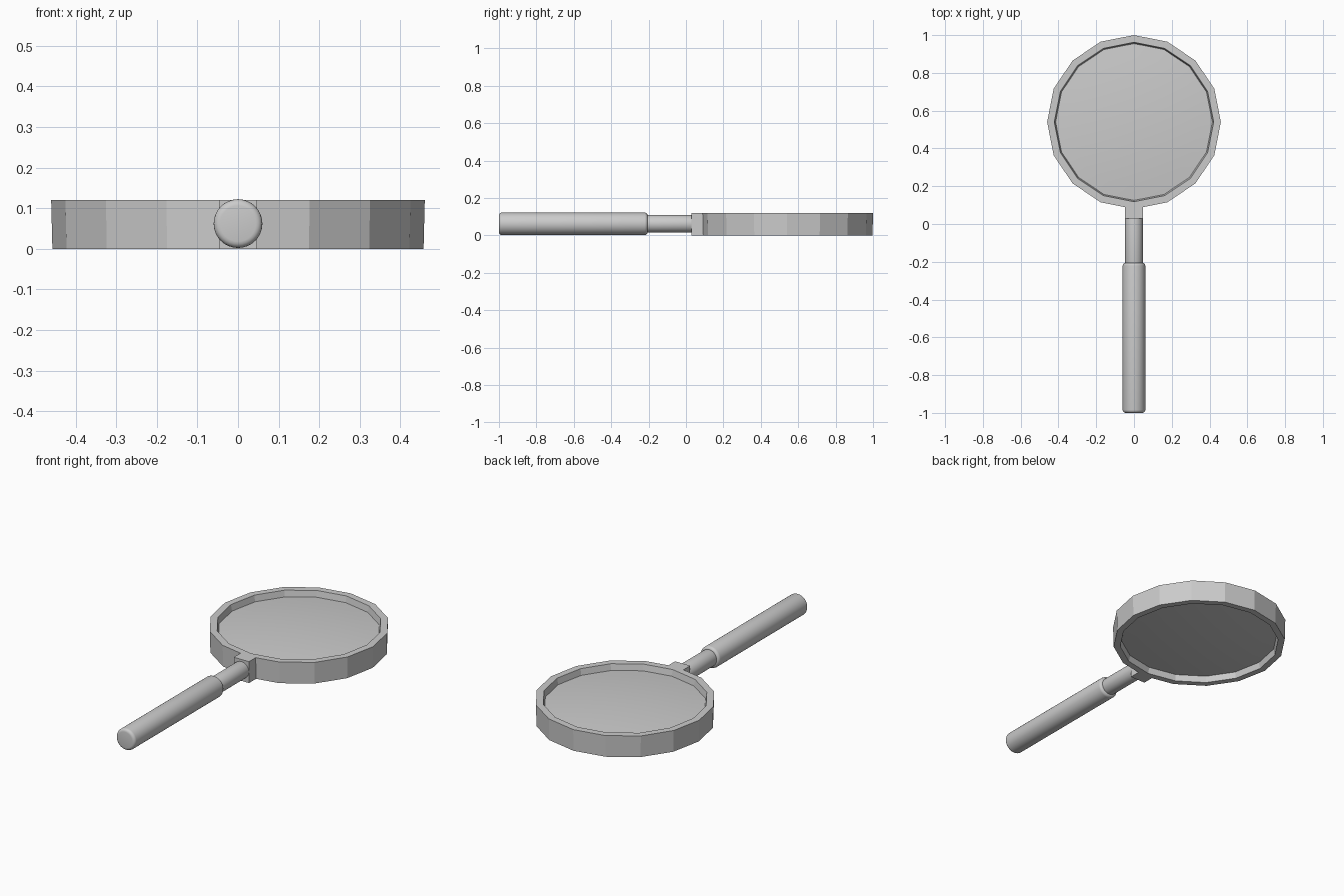
import bpy, bmesh
from math import cos, sin, pi, radians, sqrt

if "Cube" in bpy.data.objects:
    bpy.data.objects.remove(bpy.data.objects["Cube"])


def add_object(name, bm, smooth_angle=None):
    bmesh.ops.recalc_face_normals(bm, faces=bm.faces)
    mesh = bpy.data.meshes.new(name)
    bm.to_mesh(mesh)
    bm.free()
    obj = bpy.data.objects.new(name, mesh)
    bpy.context.collection.objects.link(obj)
    if smooth_angle is not None:
        bpy.ops.object.select_all(action='DESELECT')
        obj.select_set(True)
        bpy.context.view_layer.objects.active = obj
        bpy.ops.object.shade_smooth_by_angle(angle=radians(smooth_angle))
    return obj


def lathe(name, profile, sides, place, closed=False, smooth_angle=None):
    """Revolve (radius, height) points; place maps local x, y, h to the scene."""
    bm = bmesh.new()
    rings = []
    for r, h in profile:
        if r == 0:
            rings.append([bm.verts.new(place(0, 0, h))] * sides)
        else:
            rings.append([bm.verts.new(place(r * cos(2 * pi * i / sides),
                                             r * sin(2 * pi * i / sides), h))
                          for i in range(sides)])
    pairs = list(zip(rings, rings[1:]))
    if closed:
        pairs.append((rings[-1], rings[0]))
    for a, b in pairs:
        for i in range(sides):
            j = (i + 1) % sides
            bm.faces.new(list(dict.fromkeys((a[i], a[j], b[j], b[i]))))
    return add_object(name, bm, smooth_angle)


def upright(x, y, h):
    return (x, y + 0.54, h)


def along_handle(x, y, h):
    return (x, h, y + 0.062)


def rod_profile(radius, start, end, bevel):
    """Capped rod with rounded ends."""
    arc = [(bevel * sin(k * pi / 8), bevel * (1 - cos(k * pi / 8))) for k in range(5)]
    first = [(radius - bevel + a, start + b) for a, b in arc]
    last = [(radius - bevel + a, end - b) for a, b in reversed(arc)]
    return [(0, start)] + first + last + [(0, end)]


# Sixteen-sided lens frame
lathe("lens_frame", [(0.457, 0.0), (0.46, 0.12), (0.422, 0.12),
                     (0.415, 0.085), (0.415, 0.035), (0.422, 0.0)],
      16, upright, closed=True)

# Gently domed glass
dome = [(0.416 * k / 6, 0.022 * (1 - (k / 6) ** 2)) for k in range(7)]
lathe("lens", [(r, 0.085 + h) for r, h in dome]
      + [(r, 0.035 - h) for r, h in reversed(dome)],
      16, upright, smooth_angle=40)

# Square socket joining frame and handle
bm = bmesh.new()
bmesh.ops.create_cube(bm, size=1)
for v in bm.verts:
    v.co = (v.co.x * 0.094, 0.07 + v.co.y * 0.08, 0.06 + v.co.z * 0.12)
add_object("socket", bm)

# Handle: slim neck and thicker grip
lathe("neck", rod_profile(0.047, -0.21, 0.035, 0.008), 32, along_handle, smooth_angle=40)
lathe("grip", rod_profile(0.06, -1.0, -0.205, 0.016), 32, along_handle, smooth_angle=40)
